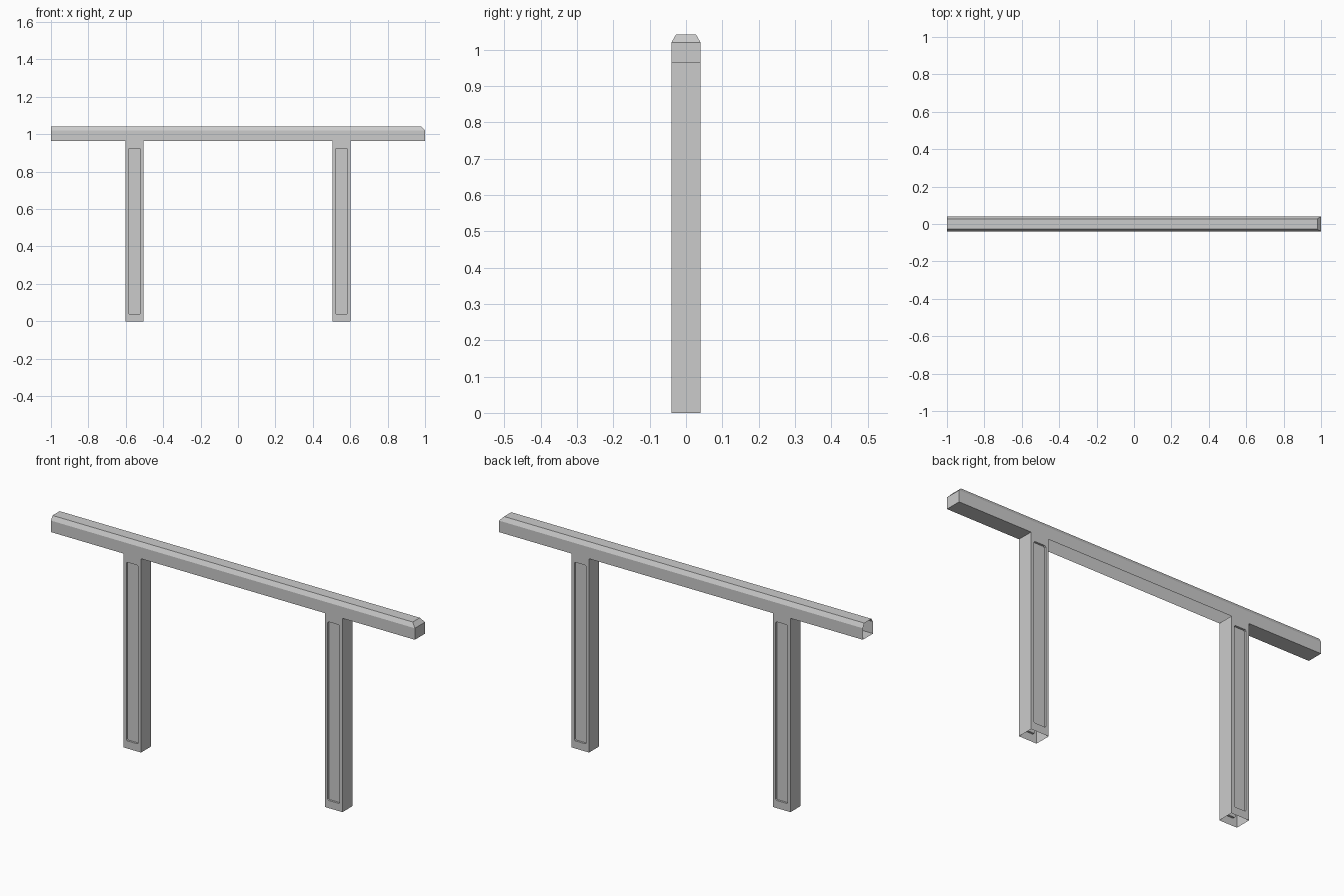
import bpy, bmesh

if "Cube" in bpy.data.objects:
    bpy.data.objects.remove(bpy.data.objects["Cube"])

grey = bpy.data.materials.new("light_grey")
grey.use_nodes = True
grey.diffuse_color = (0.6, 0.6, 0.6, 1)
grey.node_tree.nodes["Principled BSDF"].inputs["Base Color"].default_value = (0.6, 0.6, 0.6, 1)

HALF_Y, RAIL_Z, SHOULDER_Z, TOP_Z = 0.04, 0.963, 1.02, 1.041
LEG_IN, LEG_OUT = 0.505, 0.602


def finish(name, bm):
    bmesh.ops.remove_doubles(bm, verts=bm.verts, dist=0.0001)
    bmesh.ops.recalc_face_normals(bm, faces=bm.faces)
    mesh = bpy.data.meshes.new(name)
    bm.to_mesh(mesh)
    bm.free()
    mesh.materials.append(grey)
    obj = bpy.data.objects.new(name, mesh)
    bpy.context.collection.objects.link(obj)


def face(bm, points):
    bm.faces.new([bm.verts.new(p) for p in points])


# Handrail: bevelled profile, hipped end on +x, open end on -x
bm = bmesh.new()
profile = [(-HALF_Y, RAIL_Z), (-HALF_Y, SHOULDER_Z), (-0.028, TOP_Z),
           (0.028, TOP_Z), (HALF_Y, SHOULDER_Z), (HALF_Y, RAIL_Z)]
start = [(-1, y, z) for y, z in profile]
end = [(0.98 if z == TOP_Z else 1, y, z) for y, z in profile]
for i in range(5):
    face(bm, (start[i], start[i + 1], end[i + 1], end[i]))
face(bm, (end[0], end[1], end[4], end[5]))
face(bm, end[1:5])
# Underside only on the overhangs
for x0, x1 in ((-1, -LEG_OUT), (LEG_OUT, 1)):
    face(bm, [(x0, -HALF_Y, RAIL_Z), (x1, -HALF_Y, RAIL_Z),
              (x1, HALF_Y, RAIL_Z), (x0, HALF_Y, RAIL_Z)])
finish("handrail", bm)


def clipped_rect(x0, x1, z0, z1, c):
    return [(x0, z0 + c), (x0 + c, z0), (x1 - c, z0), (x1, z0 + c),
            (x1, z1 - c), (x1 - c, z1), (x0 + c, z1), (x0, z1 - c)]


# Hollow leg: plain sides, recessed panel front and back, open ends
def leg(name, x0, x1):
    bm = bmesh.new()
    for x in (x0, x1):
        face(bm, [(x, -HALF_Y, 0), (x, HALF_Y, 0),
                  (x, HALF_Y, RAIL_Z), (x, -HALF_Y, RAIL_Z)])
    corners = [(x0, 0), (x1, 0), (x1, RAIL_Z), (x0, RAIL_Z)]
    panel = clipped_rect(x0 + 0.016, x1 - 0.016, 0.038, 0.925, 0.005)
    for side in (-1, 1):
        def at(p, depth=0):
            return (p[0], side * (HALF_Y - depth), p[1])
        for i in range(4):
            a, b, c = panel[2 * i], panel[2 * i + 1], panel[(2 * i + 2) % 8]
            face(bm, [at(corners[i]), at(a), at(b)])
            face(bm, [at(corners[i]), at(b), at(c), at(corners[(i + 1) % 4])])
        for i in range(8):
            p, q = panel[i], panel[(i + 1) % 8]
            face(bm, [at(p), at(q), at(q, 0.01), at(p, 0.01)])
        face(bm, [at(p, 0.01) for p in panel])
    finish(name, bm)


leg("right_leg", -LEG_OUT, -LEG_IN)
leg("left_leg", LEG_IN, LEG_OUT)
